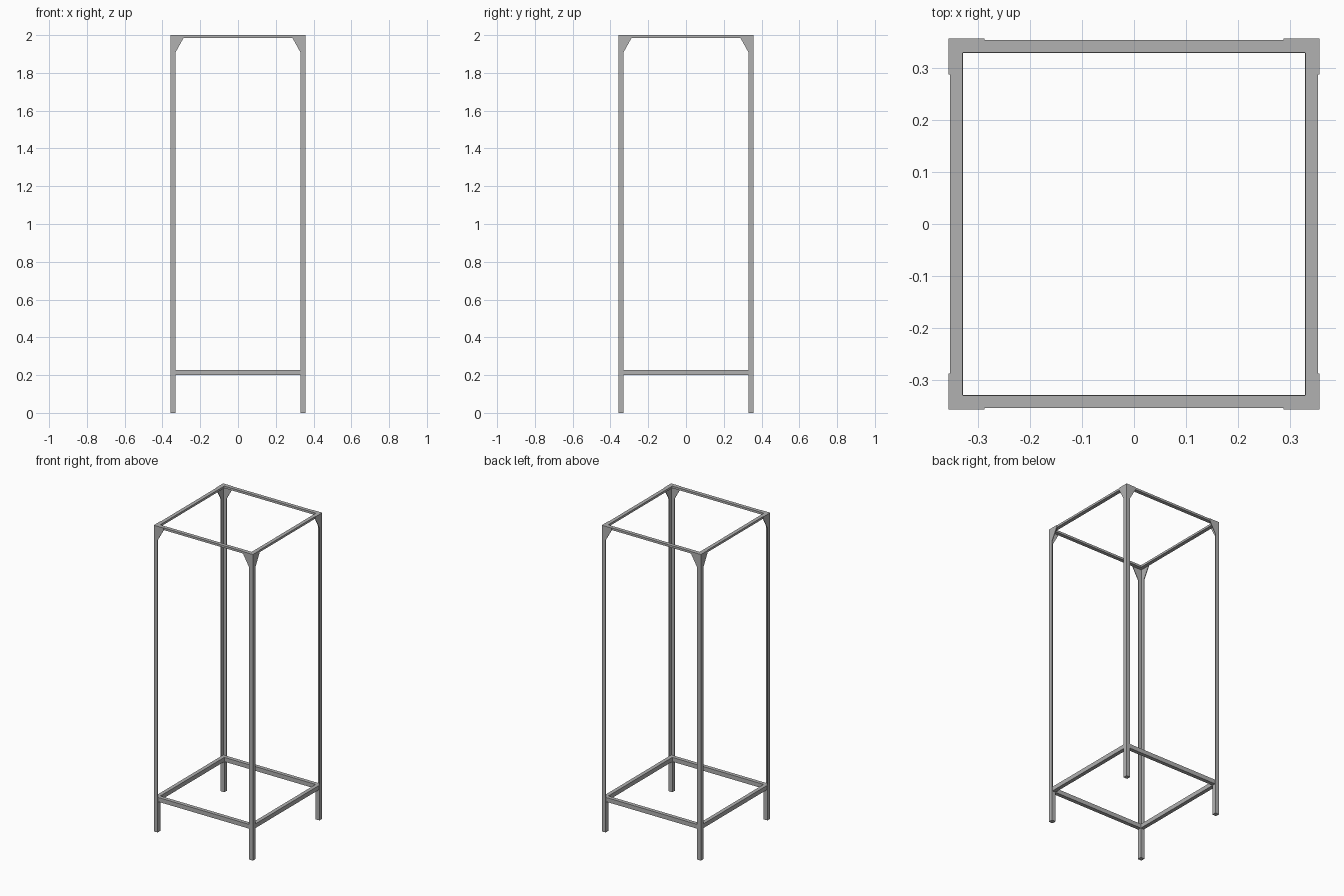
import bpy, bmesh

cube = bpy.data.objects.get("Cube")
if cube:
    bpy.data.objects.remove(cube, do_unlink=True)

# One grey metal for the whole frame
metal = bpy.data.materials.new("grey_metal")
metal.use_nodes = True
GREY = (0.44, 0.44, 0.44, 1)
metal.diffuse_color = GREY
metal.node_tree.nodes["Principled BSDF"].inputs["Base Color"].default_value = GREY

OUT = 0.358     # outer face of the legs
IN = 0.33       # inner face of the legs
RAIL = 0.355    # outer face of the rails
PLATE = 0.004   # sheet thickness
SHELF = 0.228   # top of the feet and lower rails
TOP = 2.0


def prism(name, points, offset):
    """Extrude a flat polygon by an offset vector."""
    bm = bmesh.new()
    face = bm.faces.new([bm.verts.new(p) for p in points])
    result = bmesh.ops.extrude_face_region(bm, geom=[face], use_keep_orig=True)
    verts = [v for v in result["geom"] if isinstance(v, bmesh.types.BMVert)]
    bmesh.ops.translate(bm, verts=verts, vec=offset)
    bmesh.ops.recalc_face_normals(bm, faces=bm.faces)
    mesh = bpy.data.meshes.new(name)
    bm.to_mesh(mesh)
    bm.free()
    mesh.materials.append(metal)
    obj = bpy.data.objects.new(name, mesh)
    bpy.context.collection.objects.link(obj)
    return obj


def rail(name, axis, side, inner, z0, z1):
    """Straight bar between two legs, along x or y."""
    section = [(RAIL, z0), (RAIL, z1), (inner, z1), (inner, z0)]
    if axis == "x":
        prism(name, [(-IN, side * d, z) for d, z in section], (2 * IN, 0, 0))
    else:
        prism(name, [(side * d, -IN, z) for d, z in section], (0, 2 * IN, 0))


# Corners: square foot, angle-section leg and two gusset plates
FOOT = [(OUT, OUT), (IN, OUT), (IN, IN), (OUT, IN)]
t = OUT - PLATE
ANGLE = [(OUT, OUT), (IN, OUT), (IN, t), (t, t), (t, IN), (OUT, IN)]
GUSSET = [(IN, TOP), (IN, 1.91), (0.288, 1.985), (0.288, TOP)]
for sx, xname in ((1, "left"), (-1, "right")):
    for sy, yname in ((-1, "front"), (1, "back")):
        corner = yname + "_" + xname
        prism(corner + "_foot", [(sx * x, sy * y, 0) for x, y in FOOT], (0, 0, SHELF))
        prism(corner + "_angle_leg", [(sx * x, sy * y, SHELF) for x, y in ANGLE],
              (0, 0, TOP - SHELF))
        prism(corner + "_gusset_along_x", [(sx * d, sy * OUT, z) for d, z in GUSSET],
              (0, -sy * PLATE, 0))
        prism(corner + "_gusset_along_y", [(sx * OUT, sy * d, z) for d, z in GUSSET],
              (-sx * PLATE, 0, 0))
        # Corner of the top frame, closing the angle leg
        cap = [(t, t), (IN, t), (IN, IN), (t, IN)]
        prism(corner + "_top_corner", [(sx * x, sy * y, 1.986) for x, y in cap],
              (0, 0, TOP - 1.986))

# Upper and lower rails on all four sides
for axis, side, place in (("x", -1, "front"), ("x", 1, "back"),
                          ("y", 1, "left"), ("y", -1, "right")):
    rail(place + "_top_rail", axis, side, 0.331, 1.986, TOP)
    rail(place + "_lower_rail", axis, side, IN, 0.2, SHELF)
